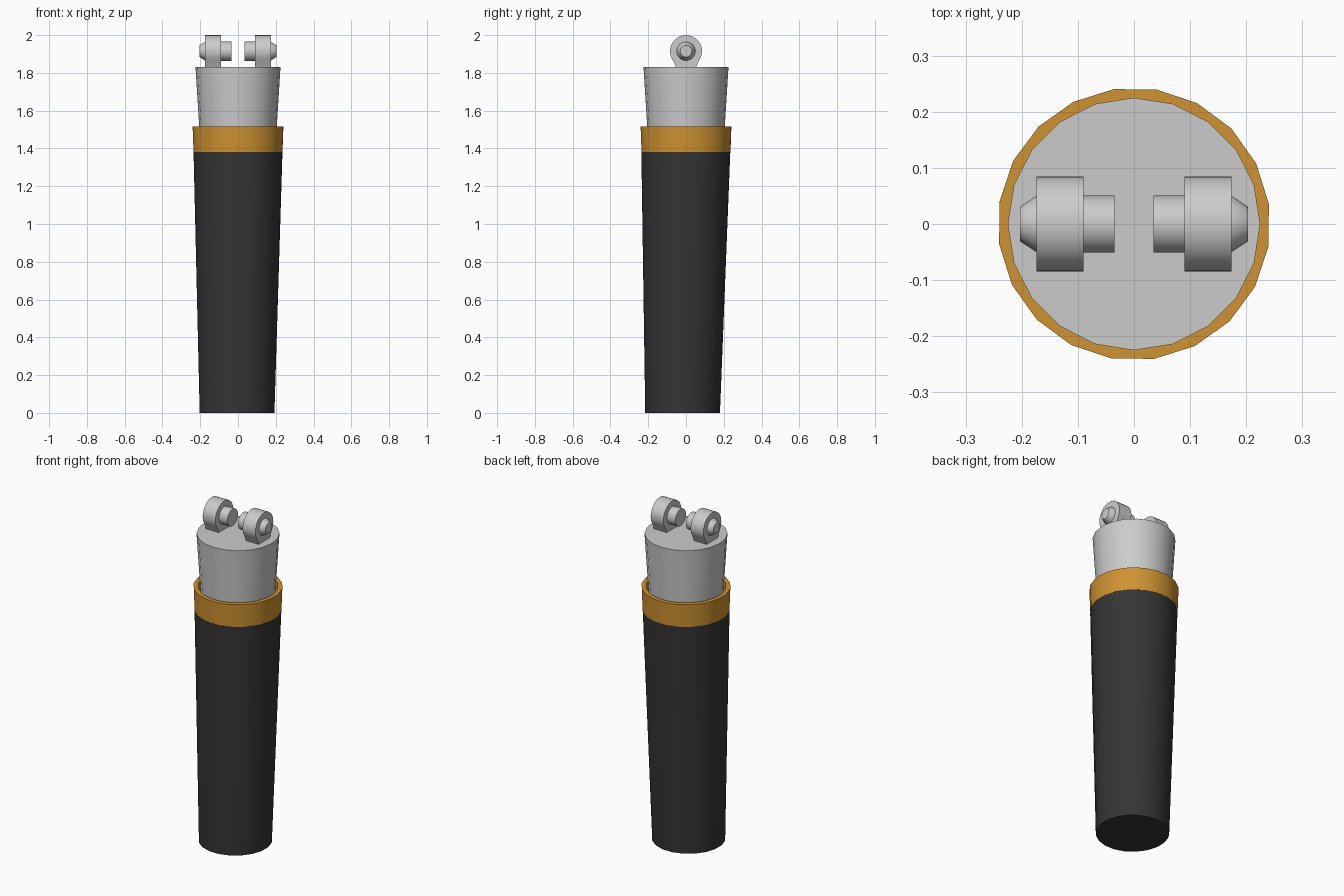
import bpy, bmesh, math
from mathutils import Vector

if "Cube" in bpy.data.objects:
    bpy.data.objects.remove(bpy.data.objects["Cube"])

def material(name, rgb):
    m = bpy.data.materials.new(name)
    m.diffuse_color = (*rgb, 1)
    m.use_nodes = True
    m.node_tree.nodes["Principled BSDF"].inputs["Base Color"].default_value = m.diffuse_color
    return m

def finish(name, bm, mat=None):
    bmesh.ops.recalc_face_normals(bm, faces=bm.faces)
    mesh = bpy.data.meshes.new(name)
    bm.to_mesh(mesh)
    bm.free()
    ob = bpy.data.objects.new(name, mesh)
    bpy.context.collection.objects.link(ob)
    if mat:
        mesh.materials.append(mat)
    bpy.ops.object.select_all(action='DESELECT')
    ob.select_set(True)
    bpy.context.view_layer.objects.active = ob
    bpy.ops.object.shade_smooth_by_angle(angle=math.radians(35))
    return ob

def loft(name, rings, sides=20, phase=0.0, axis='Z', mat=None, closed=False):
    """Joins rings given as (centre, radius); closed joins last to first."""
    bm = bmesh.new()
    loops = []
    for centre, r in rings:
        loop = []
        for i in range(sides):
            a = math.radians(phase) + math.tau * i / sides
            u, v = r * math.cos(a), r * math.sin(a)
            offset = Vector((u, v, 0)) if axis == 'Z' else Vector((0, u, v))
            loop.append(bm.verts.new(Vector(centre) + offset))
        loops.append(loop)
    pairs = list(zip(loops, loops[1:]))
    if closed:
        pairs.append((loops[-1], loops[0]))
    else:
        bm.faces.new(loops[0])
        bm.faces.new(loops[-1])
    for a, b in pairs:
        for i in range(sides):
            j = (i + 1) % sides
            bm.faces.new((a[i], a[j], b[j], b[i]))
    return finish(name, bm, mat)

dark = material("dark_grip", (0.035, 0.035, 0.035))
orange = material("orange_band", (0.62, 0.29, 0.03))

# Slightly leaning grip
loft("grip", [((-0.005, -0.018, 0), 0.2), ((0, -0.001, 1.38), 0.238)],
     phase=8.5, mat=dark)

# Hollow collar around the neck
loft("collar", [((0, 0, 1.38), 0.238), ((0, 0, 1.515), 0.243),
                ((0, 0, 1.515), 0.218), ((0, 0, 1.38), 0.212)],
     phase=8.5, mat=orange, closed=True)

# Tapered metal neck
loft("neck", [((0, 0, 1.385), 0.197), ((0, 0, 1.83), 0.225)])

# Pair of lugs with pins on top
CZ, R = 1.915, 0.085
for side, s in (("left", -1), ("right", 1)):
    # Rounded plate standing on the neck
    angles = [math.radians(-38 + 256 * i / 20) for i in range(21)]
    profile = [(R * math.cos(a), CZ + R * math.sin(a)) for a in angles]
    profile += [(-0.053, 1.83), (0.053, 1.83)]
    bm = bmesh.new()
    face = bm.faces.new([bm.verts.new((s * 0.09, y, z)) for y, z in profile])
    moved = bmesh.ops.extrude_face_region(bm, geom=[face])["geom"]
    verts = [g for g in moved if isinstance(g, bmesh.types.BMVert)]
    bmesh.ops.translate(bm, verts=verts, vec=(s * 0.084, 0, 0))
    # Keep the first cap so the plate is closed
    if not face.is_valid:
        bmesh.ops.holes_fill(bm, edges=bm.edges)
    finish(side + "_lug", bm)

    # Inner pin and tapered outer end
    loft(side + "_pin", [((s * 0.035, 0, CZ), 0.051), ((s * 0.1, 0, CZ), 0.051)],
         sides=16, axis='X')
    loft(side + "_pin_end", [((s * 0.165, 0, CZ), 0.05), ((s * 0.174, 0, CZ), 0.05),
                             ((s * 0.203, 0, CZ), 0.031)],
         sides=16, axis='X')
